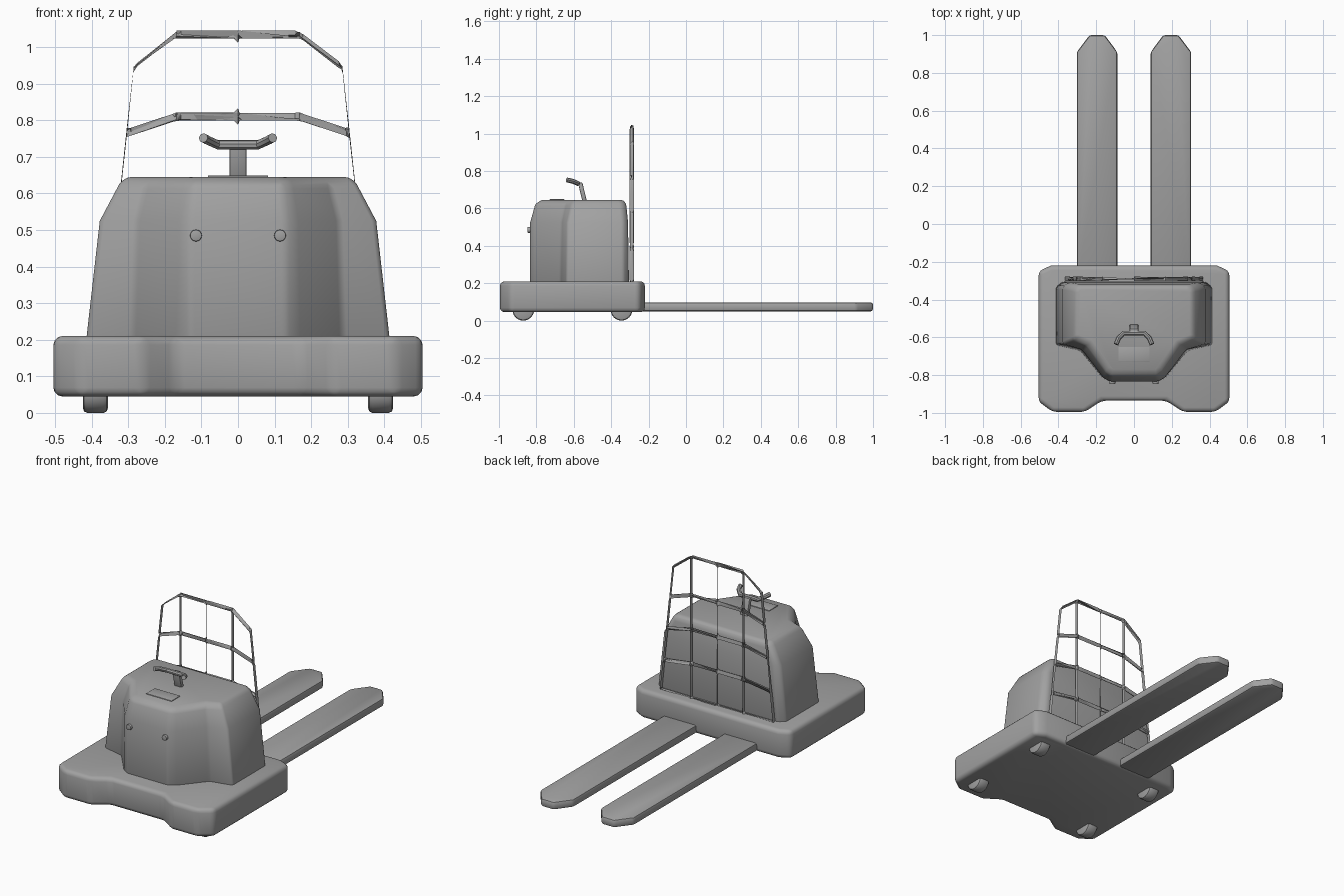
import bpy, bmesh
from math import pi
from mathutils import Vector

cube = bpy.data.objects.get("Cube")
if cube:
    bpy.data.objects.remove(cube, do_unlink=True)

GREY = (0.36, 0.36, 0.36, 1)
grey = bpy.data.materials.new("plain grey")
grey.use_nodes = True
grey.diffuse_color = GREY
grey.node_tree.nodes["Principled BSDF"].inputs["Base Color"].default_value = GREY


def finish(obj, bevel=0, segments=2, angle=35):
    """Assign material, round the edges and shade smooth."""
    obj.data.materials.clear()
    obj.data.materials.append(grey)
    bpy.ops.object.select_all(action='DESELECT')
    obj.select_set(True)
    bpy.context.view_layer.objects.active = obj
    if bevel:
        mod = obj.modifiers.new("bevel", 'BEVEL')
        mod.width, mod.segments, mod.limit_method = bevel, segments, 'ANGLE'
        mod.angle_limit = pi / 6
    for mod in list(obj.modifiers):
        bpy.ops.object.modifier_apply(modifier=mod.name)
    bpy.ops.object.shade_smooth_by_angle(angle=angle * pi / 180)
    return obj


def from_bmesh(name, bm):
    bmesh.ops.recalc_face_normals(bm, faces=bm.faces)
    mesh = bpy.data.meshes.new(name)
    bm.to_mesh(mesh)
    bm.free()
    obj = bpy.data.objects.new(name, mesh)
    bpy.context.collection.objects.link(obj)
    return obj


def loft(name, rings):
    """Skin a stack of (outline, height) rings and cap both ends."""
    bm = bmesh.new()
    loops = [[bm.verts.new((x, y, z)) for x, y in pts] for pts, z in rings]
    n = len(loops[0])
    for a, b in zip(loops, loops[1:]):
        for i in range(n):
            j = (i + 1) % n
            bm.faces.new((a[i], a[j], b[j], b[i]))
    bm.faces.new(loops[0])
    bm.faces.new(loops[-1])
    return from_bmesh(name, bm)


def mirrored(half):
    """Close a right-hand half outline across x = 0."""
    return half + [(-x, y) for x, y in reversed(half)]


def cylinder(name, radius, depth, loc, rot, bevel):
    bpy.ops.mesh.primitive_cylinder_add(vertices=24, radius=radius, depth=depth,
                                        location=loc, rotation=rot)
    bpy.context.object.name = name
    return finish(bpy.context.object, bevel)


def box(name, size, loc, bevel):
    bpy.ops.mesh.primitive_cube_add(size=1, location=loc)
    obj = bpy.context.object
    obj.name = name
    for v in obj.data.vertices:
        v.co *= Vector(size)
    return finish(obj, bevel)


# Base platform with a shallow front notch
base = mirrored([(0.44, -0.22), (0.505, -0.25), (0.505, -0.94), (0.43, -0.995),
                 (0.26, -0.995), (0.17, -0.935)])
finish(loft("base_platform", [(base, 0.045), (base, 0.21)]), 0.024, 3)

# Engine housing, tapering to a rounded top
foot = [(0.38, -0.305), (0.415, -0.335), (0.415, -0.64), (0.285, -0.67),
        (0.17, -0.81), (0.13, -0.835)]
shoulder = [(0.35, -0.31), (0.378, -0.335), (0.378, -0.635), (0.275, -0.665),
            (0.165, -0.81), (0.13, -0.833)]
crown = [(0.30, -0.32), (0.325, -0.345), (0.325, -0.61), (0.25, -0.645),
         (0.15, -0.785), (0.12, -0.805)]
top = [(0.285, -0.335), (0.305, -0.355), (0.305, -0.595), (0.23, -0.625),
       (0.14, -0.75), (0.11, -0.77)]
finish(loft("housing", [(mirrored(p), z) for p, z in
       ((foot, 0.2), (shoulder, 0.525), (crown, 0.625), (top, 0.645))]),
       0.012, 2, 40)

# Control plate on the housing top
box("control_plate", (0.165, 0.08, 0.008), (0, -0.69, 0.645), 0.002)

# Load guard: a grid of cells, each inset and opened
bm = bmesh.new()
inner_z = [0.205, 0.41, 0.61, 0.81, 1.035]
outer_z = [0.205, 0.385, 0.575, 0.765, 0.945]
rows = []
for zi, zo in zip(inner_z, outer_z):
    xo = 0.365 - 0.108 * (zo - 0.205)
    cols = [(-xo, zo), (-0.168, zi), (0, zi), (0.168, zi), (xo, zo)]
    rows.append([bm.verts.new((x, -0.29, z)) for x, z in cols])
for low, high in zip(rows, rows[1:]):
    for i in range(4):
        bm.faces.new((low[i], low[i + 1], high[i + 1], high[i]))
cells = list(bm.faces)
bmesh.ops.inset_individual(bm, faces=cells, thickness=0.017, use_even_offset=True)
corners = list({v for f in cells for v in f.verts})
bmesh.ops.bevel(bm, geom=corners, offset=0.012, segments=1, affect='VERTICES')
bmesh.ops.delete(bm, geom=[f for f in bm.faces if len(f.verts) == 8], context='FACES')
guard = from_bmesh("load_guard", bm)
solid = guard.modifiers.new("thickness", 'SOLIDIFY')
solid.thickness, solid.offset = 0.022, 0
finish(guard, 0.005, 1)

# Pair of tapered forks
for side, label in ((-1, "right"), (1, "left")):
    outline = [(side * x, y) for x, y in
               ((0.088, -0.26), (0.088, 0.91), (0.155, 1.0), (0.235, 1.0),
                (0.303, 0.91), (0.303, -0.26))]
    finish(loft(label + "_fork", [(outline, 0.05), (outline, 0.097)]), 0.012, 2)

    # Wheels and front knobs
    for y, place in ((-0.87, "front"), (-0.345, "rear")):
        cylinder(f"{place}_{label}_wheel", 0.058, 0.068, (side * 0.39, y, 0.058),
                 (0, pi / 2, 0), 0.012)
    cylinder(label + "_knob", 0.016, 0.03, (side * 0.115, -0.832, 0.485),
             (pi / 2, 0, 0), 0.003)

# Leaning steering post
post_rings = [([(-0.023, y - 0.012), (0.023, y - 0.012), (0.023, y + 0.012),
                (-0.023, y + 0.012)], z) for y, z in ((-0.54, 0.63), (-0.566, 0.738))]
finish(loft("steering_post", post_rings), 0.005)

# Curved handlebar
half_bar = [(0.095, -0.637, 0.752), (0.082, -0.605, 0.745), (0.055, -0.578, 0.733)]
path = half_bar + [(-x, y, z) for x, y, z in reversed(half_bar)]
curve = bpy.data.curves.new("handlebar", 'CURVE')
curve.dimensions = '3D'
curve.bevel_depth, curve.bevel_resolution, curve.use_fill_caps = 0.013, 2, True
spline = curve.splines.new('POLY')
spline.points.add(len(path) - 1)
for point, co in zip(spline.points, path):
    point.co = (*co, 1)
bar = bpy.data.objects.new("handlebar", curve)
bpy.context.collection.objects.link(bar)
bpy.ops.object.select_all(action='DESELECT')
bar.select_set(True)
bpy.context.view_layer.objects.active = bar
bpy.ops.object.convert(target='MESH')
finish(bpy.context.object)
